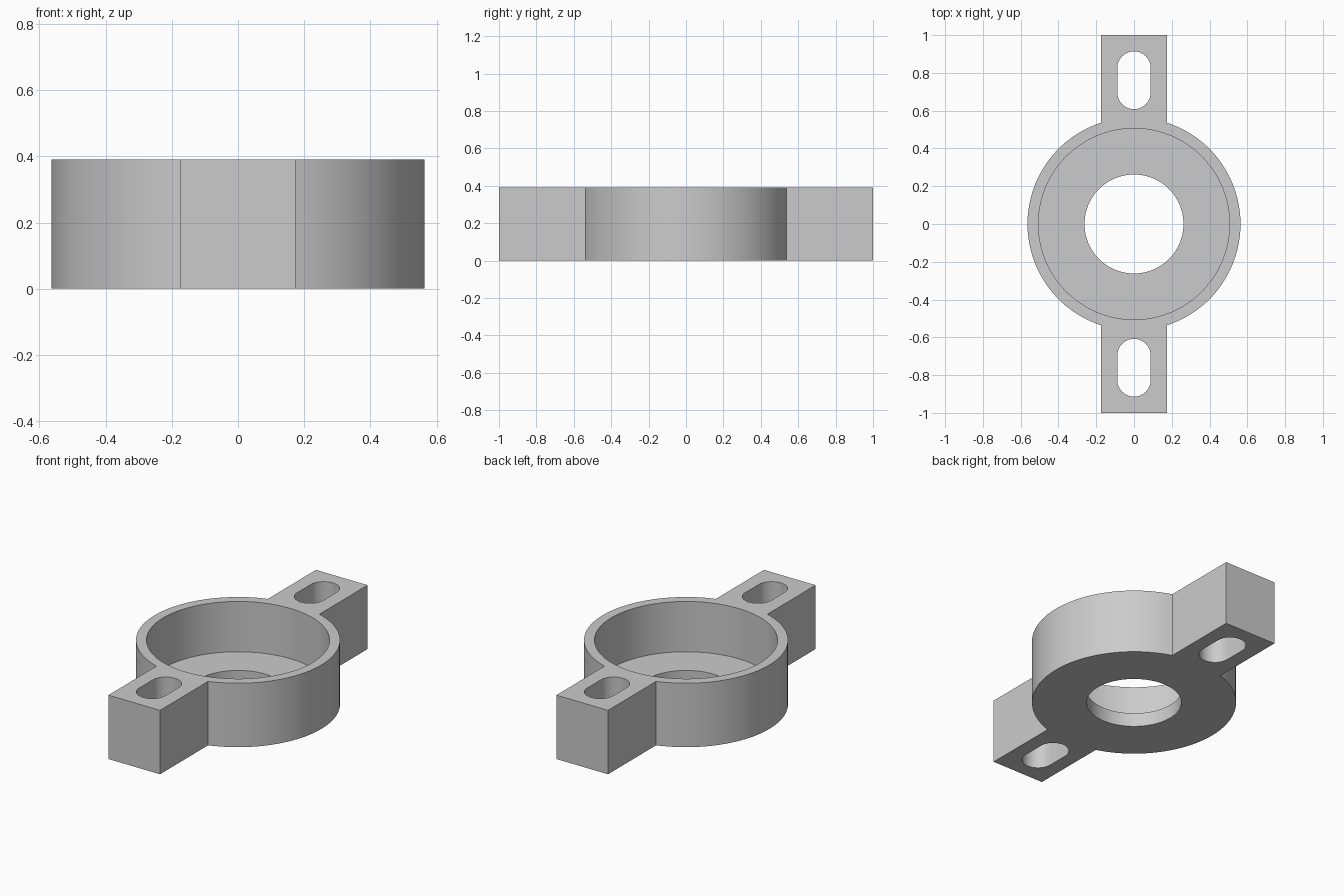
import bpy
import bmesh
import math

if "Cube" in bpy.data.objects:
    bpy.data.objects.remove(bpy.data.objects["Cube"])

HEIGHT, FLOOR = 0.39, 0.083
RING, POCKET, BORE = 0.564, 0.506, 0.262
TAB_HALF, SLOT_R = 0.174, 0.088
SLOT_IN, SLOT_OUT = 0.608, 0.914

grey = bpy.data.materials.new("plain grey")
grey.use_nodes = True
colour = (0.6, 0.6, 0.6, 1)
grey.diffuse_color = colour
grey.node_tree.nodes["Principled BSDF"].inputs["Base Color"].default_value = colour


def prism(name, outline, z0, z1):
    """Closed solid raised from a flat outline."""
    bm = bmesh.new()
    base = bm.faces.new([bm.verts.new((x, y, z0)) for x, y in outline])
    top = bmesh.ops.extrude_face_region(bm, geom=[base])["geom"]
    verts = [v for v in top if isinstance(v, bmesh.types.BMVert)]
    bmesh.ops.translate(bm, verts=verts, vec=(0, 0, z1 - z0))
    bmesh.ops.recalc_face_normals(bm, faces=bm.faces)
    mesh = bpy.data.meshes.new(name)
    bm.to_mesh(mesh)
    bm.free()
    mesh.materials.append(grey)
    obj = bpy.data.objects.new(name, mesh)
    bpy.context.collection.objects.link(obj)
    return obj


def arc(radius, start, end, steps, cy=0):
    angles = [start + (end - start) * i / steps for i in range(steps + 1)]
    return [(radius * math.cos(a), cy + radius * math.sin(a)) for a in angles]


def circle(radius):
    return arc(radius, 0, 2 * math.pi, 96)[:-1]


# Ring and both tabs share one outline
meet = math.acos(TAB_HALF / RING)
outline = (arc(RING, -meet, meet, 40) + [(TAB_HALF, 1), (-TAB_HALF, 1)]
           + arc(RING, math.pi - meet, math.pi + meet, 40)
           + [(-TAB_HALF, -1), (TAB_HALF, -1)])
body = prism("mounting_ring", outline, 0, HEIGHT)

# Bearing pocket, through bore and the two tab slots
cutters = [prism("pocket_cutter", circle(POCKET), FLOOR, HEIGHT + 0.1),
           prism("bore_cutter", circle(BORE), -0.1, HEIGHT)]
for side, name in ((1, "back"), (-1, "front")):
    slot = (arc(SLOT_R, 0, math.pi, 20, SLOT_OUT - SLOT_R)
            + arc(SLOT_R, math.pi, 2 * math.pi, 20, SLOT_IN + SLOT_R))
    slot = [(x, side * y) for x, y in slot]
    cutters.append(prism(name + "_slot_cutter", slot, -0.1, HEIGHT + 0.1))

bpy.context.view_layer.objects.active = body
for cutter in cutters:
    mod = body.modifiers.new(cutter.name, "BOOLEAN")
    mod.operation = "DIFFERENCE"
    mod.solver = "EXACT"
    mod.object = cutter
    bpy.ops.object.modifier_apply(modifier=mod.name)
    bpy.data.objects.remove(cutter)

# Smooth the round walls, keep the rims and corners sharp
bpy.ops.object.select_all(action="DESELECT")
body.select_set(True)
bpy.ops.object.shade_smooth_by_angle(angle=math.radians(30))
